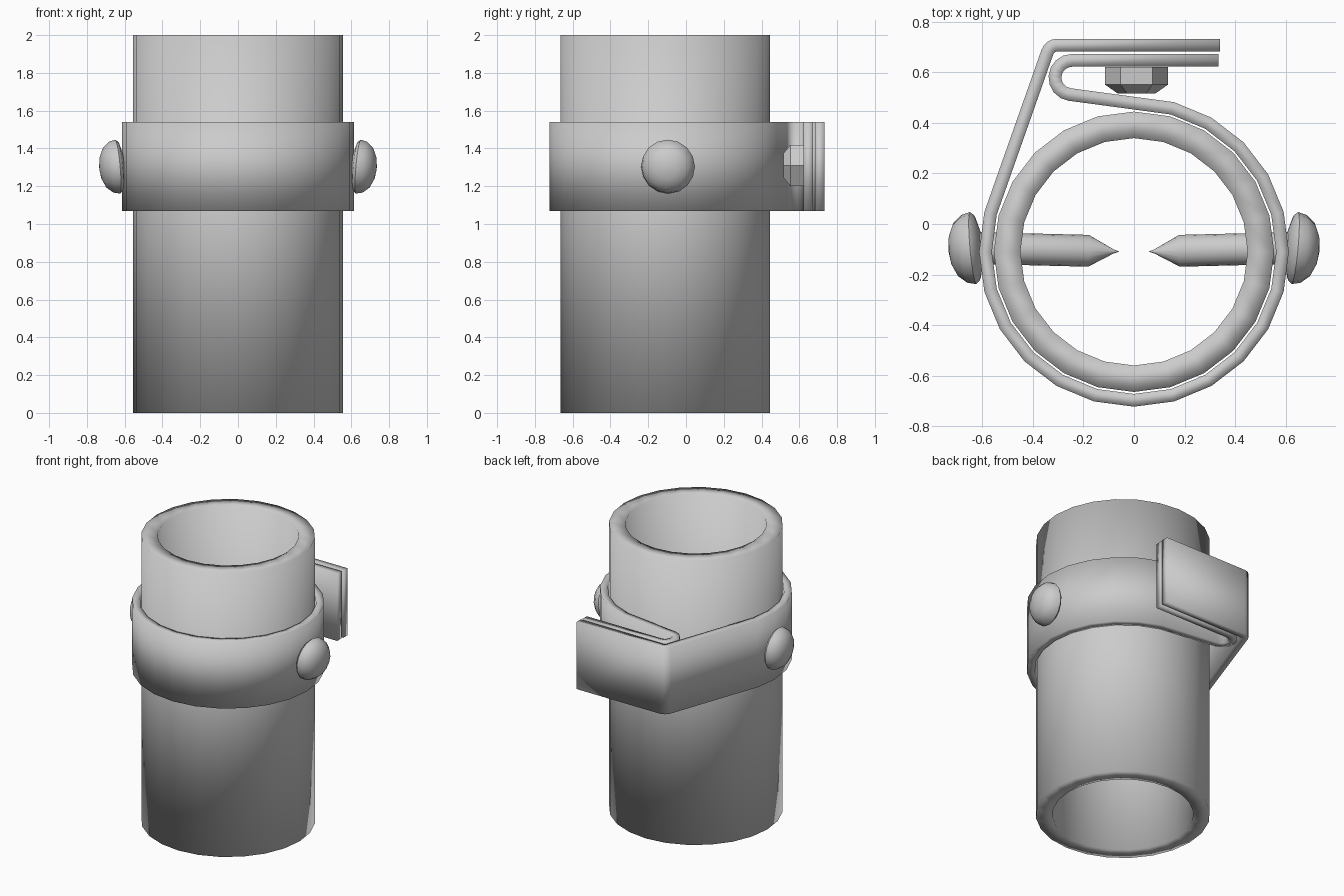
import bpy, bmesh
from math import sin, cos, radians
from mathutils import Vector

cube = bpy.data.objects.get("Cube")
if cube:
    bpy.data.objects.remove(cube, do_unlink=True)

grey = bpy.data.materials.new("plain grey")
grey.use_nodes = True
COLOUR = (0.6, 0.6, 0.6, 1)
grey.diffuse_color = COLOUR
grey.node_tree.nodes["Principled BSDF"].inputs["Base Color"].default_value = COLOUR

CENTRE_Y = -0.11


def finish(bm, name, sharp_angle=None):
    bmesh.ops.recalc_face_normals(bm, faces=bm.faces)
    mesh = bpy.data.meshes.new(name)
    bm.to_mesh(mesh)
    bm.free()
    mesh.materials.append(grey)
    obj = bpy.data.objects.new(name, mesh)
    bpy.context.collection.objects.link(obj)
    bpy.ops.object.select_all(action='DESELECT')
    obj.select_set(True)
    bpy.context.view_layer.objects.active = obj
    if sharp_angle is None:
        bpy.ops.object.shade_smooth()
    else:
        bpy.ops.object.shade_smooth_by_angle(angle=radians(sharp_angle))
    return obj


def lathe(name, profile, origin, axis, sides, closed=False, sharp_angle=None):
    """Turn (radius, distance along axis) points around an axis."""
    bm = bmesh.new()
    turn = Vector(axis).to_track_quat('Z', 'Y')
    rings = []
    for r, h in profile:
        ring = []
        for i in range(sides):
            a = radians(360 * i / sides)
            ring.append(bm.verts.new(Vector(origin) + turn @ Vector((r * cos(a), r * sin(a), h))))
        rings.append(ring)
    pairs = list(zip(rings, rings[1:]))
    if closed:
        pairs.append((rings[-1], rings[0]))
    else:
        bm.faces.new(rings[0])
        bm.faces.new(rings[-1])
    for lower, upper in pairs:
        for i in range(sides):
            j = (i + 1) % sides
            bm.faces.new((lower[i], lower[j], upper[j], upper[i]))
    return finish(bm, name, sharp_angle)


def arc(cx, cy, r, start, end, steps):
    angles = [radians(start + (end - start) * i / steps) for i in range(steps + 1)]
    return [Vector((cx + r * cos(a), cy + r * sin(a))) for a in angles]


def ribbon(name, path, thickness, z0, z1):
    """Give a flat path a mitred thickness and a height."""
    bm = bmesh.new()
    sections = []
    for i, p in enumerate(path):
        before = (p - path[i - 1]).normalized() if i else None
        after = (path[i + 1] - p).normalized() if i < len(path) - 1 else None
        before, after = before or after, after or before
        tangent = (before + after).normalized()
        side = Vector((-tangent.y, tangent.x)) * thickness / 2 / tangent.dot(after)
        sections.append([bm.verts.new((*q, z)) for q, z in
                         ((p + side, z0), (p - side, z0), (p - side, z1), (p + side, z1))])
    for a, b in zip(sections, sections[1:]):
        for i in range(4):
            j = (i + 1) % 4
            bm.faces.new((a[i], a[j], b[j], b[i]))
    bm.faces.new(sections[0])
    bm.faces.new(sections[-1])
    return finish(bm, name)


# Open pipe
lathe("pipe", [(0.555, 0), (0.555, 2), (0.45, 2), (0.45, 0)],
      (0, CENTRE_Y, 0), (0, 0, 1), 24, closed=True)

# Clamp strap: outer flange, loop around the pipe, folded inner flange
path = [Vector((0.34, 0.708))]
path += arc(-0.305, 0.668, 0.04, 90, 162, 4)
path += arc(0, CENTRE_Y, 0.588, 165, 435, 18)
path += arc(-0.245, 0.58, 0.068, 262, 90, 8)
path.append(Vector((0.335, 0.648)))
ribbon("clamp_strap", path, 0.05, 1.07, 1.54)

# Hexagonal bolt head under the inner flange
lathe("clamp_bolt", [(0.125, 0), (0.125, 0.07), (0.075, 0.105)],
      (0.01, 0.622, 1.31), (0, -1, 0), 6, sharp_angle=35)

# Pointed screws through both sides, with slightly tilted domed heads
dome = [(0.06, -0.02), (0.13, 0), (0.143, 0.015), (0.135, 0.05),
        (0.105, 0.085), (0.06, 0.105), (0.015, 0.112)]
shaft = [(0.063, 0), (0.063, 0.445), (0.008, 0.545), (0.001, 0.565)]
for side, sx in (("left", 1), ("right", -1)):
    lathe(side + "_screw_head", dome, (sx * 0.622, -0.094, 1.305),
          (sx, -0.09, -0.09), 16, sharp_angle=50)
    lathe(side + "_screw_shaft", shaft, (sx * 0.625, -0.095, 1.3),
          (-sx, -0.025, 0), 16, sharp_angle=50)
